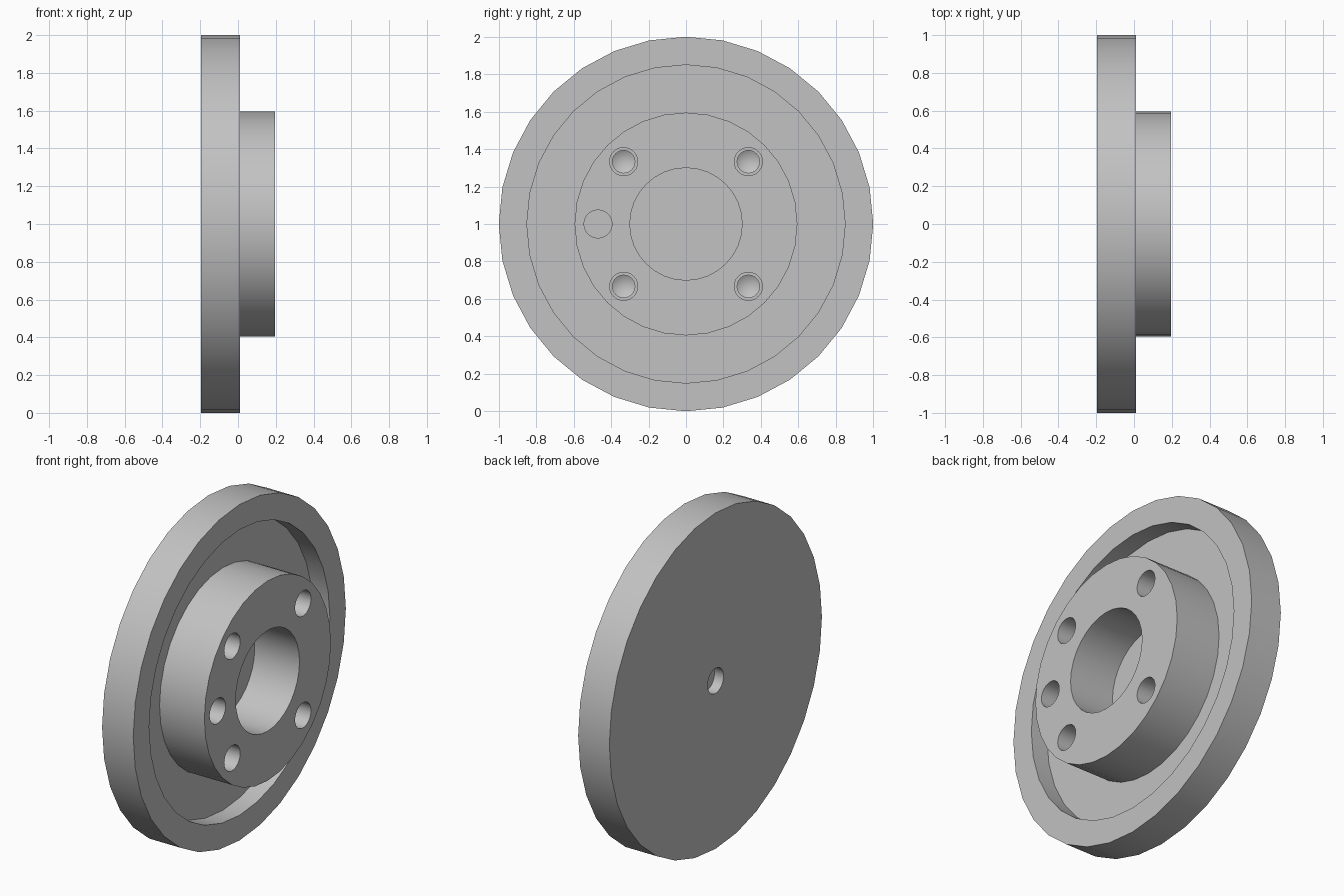
import bpy
import bmesh
from math import pi
from mathutils import Matrix, Vector

cube = bpy.data.objects.get("Cube")
if cube:
    bpy.data.objects.remove(cube, do_unlink=True)

# One plain metal colour
metal = bpy.data.materials.new("plain_grey_metal")
metal.use_nodes = True
GREY = (0.54, 0.54, 0.54, 1)
metal.diffuse_color = GREY
metal.node_tree.nodes["Principled BSDF"].inputs["Base Color"].default_value = GREY

CENTRE_Z = 1.0
BACK, RIM, FRONT = -0.195, 0.01, 0.195
FLOOR = -0.10


def lathe(name, profile, sides, y=0.0, z=CENTRE_Z):
    """Turn (x, radius) points about an axis parallel to x."""
    bm = bmesh.new()
    verts = [bm.verts.new((x, 0, r)) for x, r in profile]
    edges = [bm.edges.new(pair) for pair in zip(verts, verts[1:])]
    bmesh.ops.spin(bm, geom=verts + edges, cent=(0, 0, 0), axis=(1, 0, 0),
                   angle=2 * pi, steps=sides, use_merge=True)
    bmesh.ops.remove_doubles(bm, verts=bm.verts, dist=1e-5)
    bmesh.ops.dissolve_limit(bm, angle_limit=0.01, verts=bm.verts, edges=bm.edges)
    bmesh.ops.recalc_face_normals(bm, faces=bm.faces)
    bm.transform(Matrix.Translation(Vector((0, y, z))))
    mesh = bpy.data.meshes.new(name)
    bm.to_mesh(mesh)
    bm.free()
    mesh.materials.append(metal)
    obj = bpy.data.objects.new(name, mesh)
    bpy.context.collection.objects.link(obj)
    return obj


def drill(body, cutter):
    """Cut one hole and discard the cutter."""
    cutter.hide_render = True
    mod = body.modifiers.new("hole", 'BOOLEAN')
    mod.operation = 'DIFFERENCE'
    mod.solver = 'EXACT'
    mod.object = cutter
    bpy.context.view_layer.objects.active = body
    bpy.ops.object.modifier_apply(modifier=mod.name)
    bpy.data.objects.remove(cutter, do_unlink=True)


# Disc, recess, hub, blind bore and shallow rear centre hole
flange = lathe("flanged_hub", [
    (BACK + 0.06, 0), (BACK + 0.06, 0.075), (BACK, 0.075),
    (BACK, 1.0), (RIM, 1.0), (RIM, 0.85), (FLOOR, 0.85),
    (FLOOR, 0.595), (FRONT, 0.595), (FRONT, 0.3), (FLOOR, 0.3), (FLOOR, 0),
], 32)

# Four stepped bolt holes with conical bottoms
STEP = FRONT - 0.2
for side in (-1, 1):
    for height in (-1, 1):
        drill(flange, lathe("bolt_hole_cutter", [
            (FRONT + 0.05, 0), (FRONT + 0.05, 0.075), (STEP, 0.075),
            (STEP, 0.06), (STEP - 0.04, 0.06), (STEP - 0.075, 0),
        ], 24, side * 0.333, CENTRE_Z + height * 0.333))

# Flat-bottomed locating pin hole
drill(flange, lathe("pin_hole_cutter", [
    (FRONT + 0.05, 0), (FRONT + 0.05, 0.075),
    (FRONT - 0.15, 0.075), (FRONT - 0.15, 0),
], 24, -0.47))

# Smooth round walls, crisp edges
bpy.ops.object.select_all(action='DESELECT')
flange.select_set(True)
bpy.context.view_layer.objects.active = flange
bpy.ops.object.shade_smooth_by_angle(angle=pi / 6)
